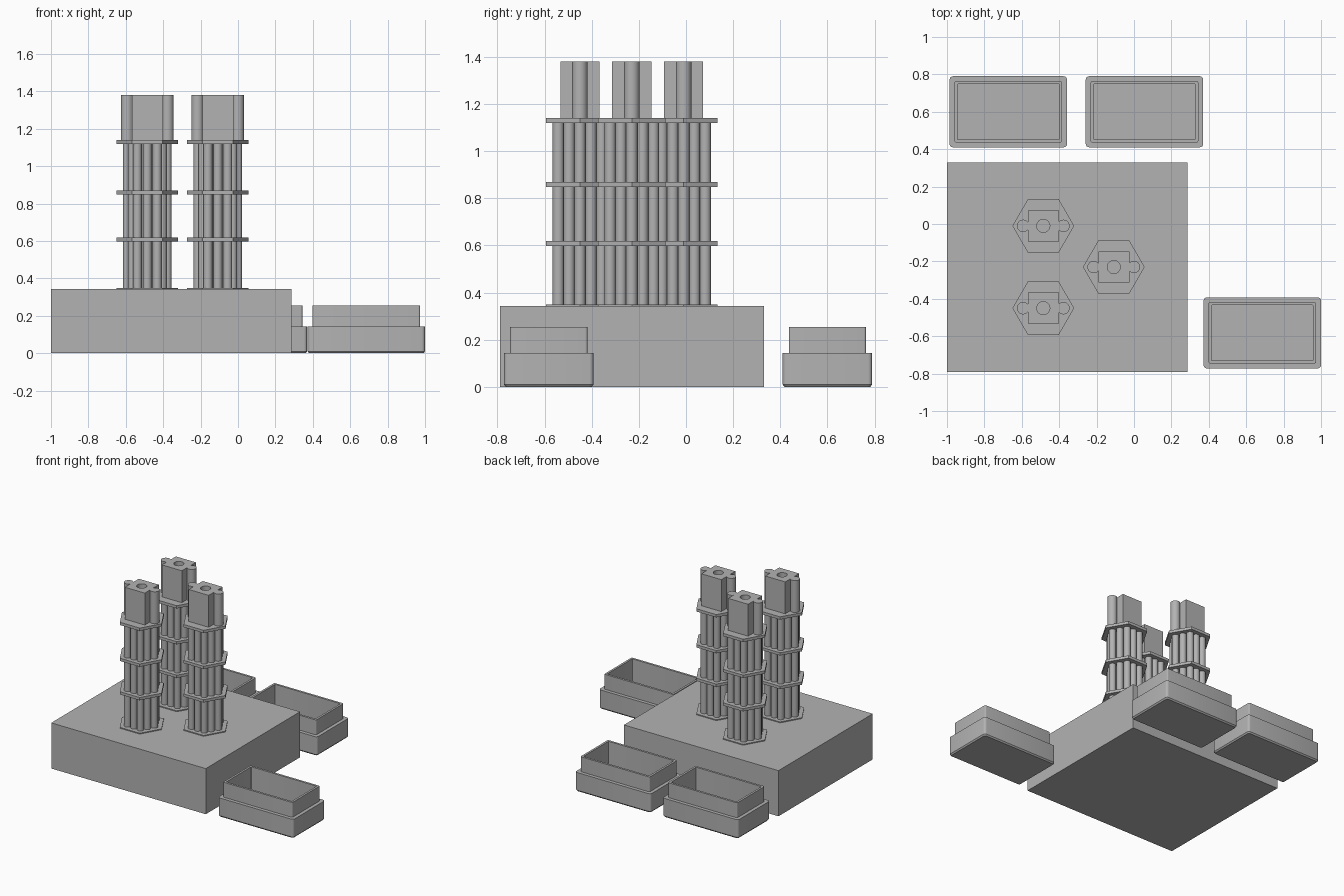
import bpy, bmesh
from math import sin, cos, pi, acos

if "Cube" in bpy.data.objects:
    bpy.data.objects.remove(bpy.data.objects["Cube"], do_unlink=True)

GREY = 0.45
grey = bpy.data.materials.new("plain grey")
grey.use_nodes = True
grey.diffuse_color = (GREY, GREY, GREY, 1)
grey.node_tree.nodes["Principled BSDF"].inputs["Base Color"].default_value = (GREY, GREY, GREY, 1)


def add_object(name, mesh, smooth=False):
    mesh.materials.clear()
    mesh.materials.append(grey)
    ob = bpy.data.objects.new(name, mesh)
    bpy.context.scene.collection.objects.link(ob)
    if smooth:
        bpy.ops.object.select_all(action="DESELECT")
        ob.select_set(True)
        bpy.context.view_layer.objects.active = ob
        bpy.ops.object.shade_smooth_by_angle()
    return ob


def arc(cx, cy, r, start, end, steps):
    return [(cx + r * cos(start + (end - start) * i / steps),
             cy + r * sin(start + (end - start) * i / steps)) for i in range(steps + 1)]


def circle(r, n, cx=0, cy=0):
    return arc(cx, cy, r, 0, 2 * pi, n)[:-1]


def rounded_rect(hx, hy, r):
    pts = []
    for i, (sx, sy) in enumerate([(1, 1), (-1, 1), (-1, -1), (1, -1)]):
        pts += arc(sx * (hx - r), sy * (hy - r), r, i * pi / 2, (i + 1) * pi / 2, 4)
    return pts


def loft(bm, rings):
    """Skin a stack of (outline, z) rings and cap both ends."""
    loops = [[bm.verts.new((x, y, z)) for x, y in pts] for pts, z in rings]
    for a, b in zip(loops, loops[1:]):
        for i in range(len(a)):
            j = (i + 1) % len(a)
            bm.faces.new((a[i], a[j], b[j], b[i]))
    bm.faces.new(loops[0][::-1])
    bm.faces.new(loops[-1])


def lofted(name, prisms, smooth=False):
    bm = bmesh.new()
    for rings in prisms:
        loft(bm, rings)
    mesh = bpy.data.meshes.new(name)
    bm.to_mesh(mesh)
    bm.free()
    return add_object(name, mesh, smooth)


def plate_with_hole(name, outlines, z0, z1):
    """Extrude a filled 2D outline; inner outlines become holes."""
    curve = bpy.data.curves.new(name + "_profile", "CURVE")
    curve.dimensions = "2D"
    curve.fill_mode = "BOTH"
    curve.extrude = (z1 - z0) / 2
    for pts in outlines:
        spline = curve.splines.new("POLY")
        spline.points.add(len(pts) - 1)
        for p, (x, y) in zip(spline.points, pts):
            p.co = (x, y, 0, 1)
        spline.use_cyclic_u = True
    helper = bpy.data.objects.new(name + "_helper", curve)
    bpy.context.scene.collection.objects.link(helper)
    deps = bpy.context.evaluated_depsgraph_get()
    mesh = bpy.data.meshes.new_from_object(helper.evaluated_get(deps))
    bpy.data.objects.remove(helper, do_unlink=True)
    bm = bmesh.new()
    bm.from_mesh(mesh)
    bmesh.ops.remove_doubles(bm, verts=bm.verts, dist=1e-5)
    bmesh.ops.recalc_face_normals(bm, faces=bm.faces)
    bmesh.ops.translate(bm, verts=bm.verts, vec=(0, 0, (z0 + z1) / 2))
    bm.to_mesh(mesh)
    bm.free()
    return add_object(name, mesh, smooth=True)


# Base block
BASE_TOP = 0.343
base_outline = [(-1, -0.79), (0.285, -0.79), (0.285, 0.33), (-1, 0.33)]
lofted("base_block", [[(base_outline, 0), (base_outline, BASE_TOP)]])

# Open trays: chamfered foot, stepped shoulder, thin rim and hollow inside
HX, HY, STEP, WALL = 0.314, 0.19, 0.026, 0.016
foot = rounded_rect(HX - 0.008, HY - 0.008, 0.012)
body = rounded_rect(HX, HY, 0.018)
rim = rounded_rect(HX - STEP, HY - STEP, 0.01)
inside = rounded_rect(HX - STEP - WALL, HY - STEP - WALL, 0.004)
tray_rings = [(foot, 0), (body, 0.01), (body, 0.143), (rim, 0.143),
              (rim, 0.255), (inside, 0.255), (inside, 0.02)]
trays = {"back_right": (-0.672, 0.60), "back_left": (0.056, 0.60), "front_left": (0.686, -0.582)}
for side, (x, y) in trays.items():
    tray = lofted("tray_" + side, [tray_rings], smooth=True)
    tray.location = (x, y, 0)

# Rod positions in a hexagonal pack, two rings around a centre rod
PITCH, ROD = 0.053, 0.024
rod_spots = [(PITCH * (q + r / 2), PITCH * r * cos(pi / 6))
             for q in range(-2, 3) for r in range(-2, 3) if abs(q + r) <= 2]

# Tower head outline: square block with a round lug on either side
HALF, LUG_X, LUG_R = 0.083, 0.108, 0.033
sweep = acos((HALF - LUG_X) / LUG_R)
right_lug = arc(LUG_X, 0, LUG_R, -sweep, sweep, 20)
half_head = [(HALF, -HALF)] + right_lug + [(HALF, HALF)]
head_outline = half_head + [(-x, -y) for x, y in half_head]

# Towers: rod bundle, hexagonal spacer plates and head
hexagon = circle(0.165, 6)
HEAD_BASE, HEAD_TOP = 1.14, 1.38
towers = {"back": (-0.485, -0.01), "front": (-0.485, -0.45), "side": (-0.108, -0.23)}
for place, (x, y) in towers.items():
    rods = []
    for cx, cy in rod_spots:
        ring = circle(ROD, 20, cx, cy)
        rods.append([(ring, BASE_TOP), (ring, HEAD_BASE - 0.01)])
    parts = [lofted("rods_" + place, rods, smooth=True)]
    for i, top in enumerate((0.35, 0.618, 0.87, HEAD_BASE)):
        parts.append(lofted(f"spacer_{place}_{i + 1}", [[(hexagon, top - 0.021), (hexagon, top)]]))
    parts.append(plate_with_hole("head_" + place, [head_outline, circle(0.035, 24)],
                                 HEAD_BASE, HEAD_TOP))
    for part in parts:
        part.location = (x, y, 0)
